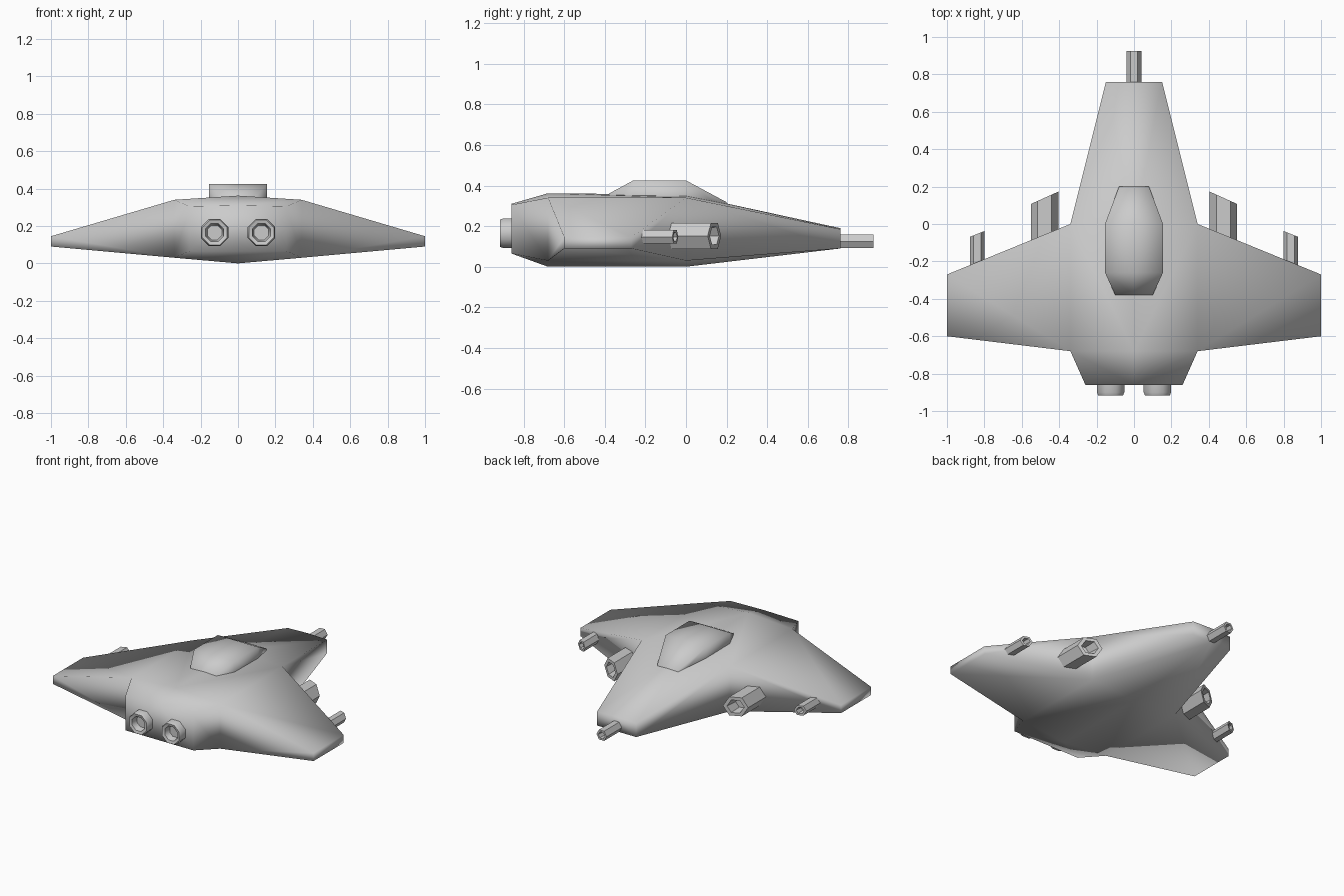
import bpy, bmesh, math

cube = bpy.data.objects.get("Cube")
if cube:
    bpy.data.objects.remove(cube, do_unlink=True)

grey = bpy.data.materials.new("light grey")
grey.use_nodes = True
grey.diffuse_color = (0.6, 0.6, 0.6, 1)
grey.node_tree.nodes["Principled BSDF"].inputs["Base Color"].default_value = grey.diffuse_color


def finish(name, bm, mirror=True, angle=180):
    """Turn a bmesh into a shaded, optionally mirrored object."""
    bmesh.ops.recalc_face_normals(bm, faces=bm.faces)
    mesh = bpy.data.meshes.new(name)
    bm.to_mesh(mesh)
    bm.free()
    mesh.materials.append(grey)
    ob = bpy.data.objects.new(name, mesh)
    bpy.context.collection.objects.link(ob)
    bpy.ops.object.select_all(action="DESELECT")
    ob.select_set(True)
    bpy.context.view_layer.objects.active = ob
    if angle >= 180:
        bpy.ops.object.shade_smooth()
    else:
        bpy.ops.object.shade_smooth_by_angle(angle=math.radians(angle))
    if mirror:
        ob.modifiers.new("Mirror", "MIRROR").use_clip = True
    return ob


def section(bm, y, width, top_mid, top_side, low_side, low_mid):
    """Right half of a body cross-section, from the top centre to the bottom centre."""
    points = [(0, top_mid), (width, top_side), (width, low_side), (0, low_mid)]
    return [bm.verts.new((x, y, z)) for x, z in points]


def tube(name, x, z, rings, sides, slant=0, mirror=True, turn=0):
    """Hollow barrel along y; rings are (radius, y, slant share) from root to bore floor."""
    bm = bmesh.new()
    loops = []
    for radius, y, share in rings:
        loop = []
        for i in range(sides):
            a = 2 * math.pi * (i + turn) / sides
            dx = radius * math.cos(a)
            loop.append(bm.verts.new((x + dx, y + slant * share * dx, z + radius * math.sin(a))))
        loops.append(loop)
    for a, b in zip(loops, loops[1:]):
        for i in range(sides):
            j = (i + 1) % sides
            bm.faces.new((a[i], a[j], b[j], b[i]))
    bm.faces.new(loops[0])
    bm.faces.new(loops[-1])
    return finish(name, bm, mirror, 50)


# Hull and wings, one half mirrored
bm = bmesh.new()
tail = section(bm, -0.86, 0.26, 0.31, 0.305, 0.065, 0.065)
rear = section(bm, -0.68, 0.34, 0.362, 0.34, 0.03, 0.0)
mid = section(bm, 0, 0.34, 0.355, 0.34, 0.03, 0.0)
nose = section(bm, 0.76, 0.15, 0.19, 0.185, 0.09, 0.09)
for a, b in ((tail, rear), (rear, mid), (mid, nose)):
    for i in range(3):
        if not (a is rear and i == 1):
            bm.faces.new((a[i], a[i + 1], b[i + 1], b[i]))
bm.faces.new(tail)
bm.faces.new(nose)
root = [rear[1], mid[1], mid[2], rear[2]]
tip = [bm.verts.new((1, y, z)) for y, z in
       ((-0.6, 0.145), (-0.27, 0.145), (-0.27, 0.09), (-0.6, 0.09))]
for i in range(4):
    j = (i + 1) % 4
    bm.faces.new((root[i], root[j], tip[j], tip[i]))
bm.faces.new(tip)
finish("hull", bm)

# Canopy, one half mirrored
bm = bmesh.new()
loops = []
for y, width, top in ((-0.38, 0.10, 0.36), (-0.26, 0.155, 0.425),
                      (0, 0.155, 0.425), (0.2, 0.08, 0.318)):
    loops.append([bm.verts.new((px, y, pz)) for px, pz in
                  ((0, top), (width, top), (width, 0.27), (0, 0.27))])
for a, b in zip(loops, loops[1:]):
    for i in range(3):
        bm.faces.new((a[i], a[i + 1], b[i + 1], b[i]))
bm.faces.new(loops[0])
bm.faces.new(loops[-1])
finish("canopy", bm, angle=100)

# Engine nozzles
tube("engine_nozzles", 0.125, 0.165,
     [(0.079, -0.82, 0), (0.079, -0.9, 0), (0.072, -0.917, 0), (0.052, -0.912, 0), (0.042, -0.87, 0)],
     8, turn=0.5)

# Wing cannons with angled muzzles, and the straight nose cannon
tube("inner_cannons", 0.478, 0.152,
     [(0.074, -0.14, 0), (0.074, 0.14, 1), (0.05, 0.14, 1), (0.042, 0.06, 1)], 6, slant=-0.45)
tube("outer_cannons", 0.838, 0.147,
     [(0.038, -0.28, 0), (0.038, -0.053, 1), (0.024, -0.053, 1), (0.02, -0.1, 1)], 6, slant=-0.4)
tube("nose_cannon", 0, 0.125,
     [(0.039, 0.7, 0), (0.039, 0.925, 0), (0.025, 0.925, 0), (0.02, 0.86, 0)], 6, mirror=False)
